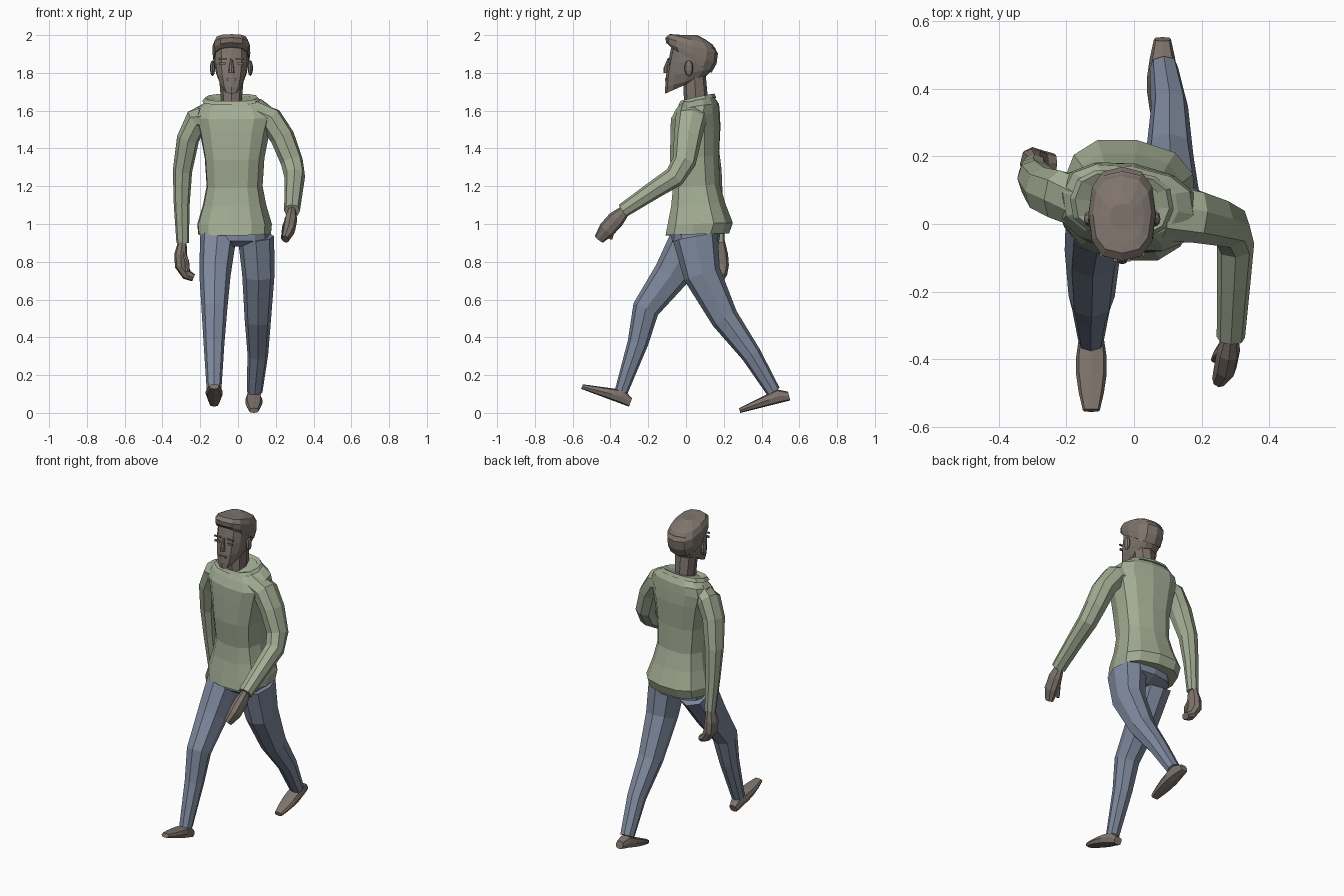
import bpy, bmesh, math
from mathutils import Vector, Matrix

if "Cube" in bpy.data.objects:
    bpy.data.objects.remove(bpy.data.objects["Cube"], do_unlink=True)


def material(name, rgb):
    mat = bpy.data.materials.new(name)
    mat.use_nodes = True
    mat.diffuse_color = (*rgb, 1)
    mat.node_tree.nodes["Principled BSDF"].inputs["Base Color"].default_value = (*rgb, 1)
    return mat


SWEATER = material("sage_green", (0.36, 0.41, 0.29))
JEANS = material("denim_blue", (0.21, 0.25, 0.34))
SKIN = material("warm_brown", (0.21, 0.175, 0.15))
RIGHTWARD, UPWARD = Vector((1, 0, 0)), Vector((0, 0, 1))
HEAD_X = -0.035


def finish(name, bm, mat):
    bmesh.ops.recalc_face_normals(bm, faces=bm.faces)
    mesh = bpy.data.meshes.new(name)
    bm.to_mesh(mesh)
    bm.free()
    mesh.materials.append(mat)
    obj = bpy.data.objects.new(name, mesh)
    bpy.context.collection.objects.link(obj)


def ring(center, across, along, sides=8, power=0.85):
    """Rounded-box cross-section spanned by two half-axis vectors."""
    points = []
    for i in range(sides):
        angle = math.tau * i / sides
        c, s = math.cos(angle), math.sin(angle)
        points.append(center + across * math.copysign(abs(c) ** power, c)
                      + along * math.copysign(abs(s) ** power, s))
    return points


def loft(name, rings, mat):
    bm = bmesh.new()
    loops = [[bm.verts.new(point) for point in points] for points in rings]
    for lower, upper in zip(loops, loops[1:]):
        for i in range(len(lower)):
            bm.faces.new((lower[i - 1], lower[i], upper[i], upper[i - 1]))
    bm.faces.new(loops[0])
    bm.faces.new(loops[-1])
    finish(name, bm, mat)


def taper(start, end):
    """Radius rule: slims towards the end, deeper than wide at the start."""
    def radii(f):
        depth = end + (start - end) * (1 - f) ** 1.2
        return depth * (0.8 + 0.3 * f), depth
    return radii


def palm(f):
    """Radius rule for a hand: thin across, swelling in the middle."""
    swell = math.sin(math.pi * f)
    return 0.02 + 0.016 * swell, 0.028 + 0.02 * swell


def limb(name, joints, radii, mat):
    """Tube through the joints, with rings square to the path."""
    points = [Vector(joint) for joint in joints]
    steps = [(b - a).length for a, b in zip(points, points[1:])]
    rings = []
    for i, point in enumerate(points):
        ahead = points[min(i + 1, len(steps))] - points[max(i - 1, 0)]
        ahead.normalize()
        across = (RIGHTWARD - ahead * ahead.x).normalized()
        width, depth = radii(sum(steps[:i]) / sum(steps))
        rings.append(ring(point, across * width, ahead.cross(across) * depth))
    loft(name, rings, mat)


def stack(name, levels, mat, x, tilts, yaw=0):
    """Upright form from (z, y, half width, half depth) levels.
    The rings tip by an amount running from the first tilt to the last."""
    turn = Matrix.Rotation(yaw, 3, 'Z')
    rings = []
    for i, (z, y, width, depth) in enumerate(levels):
        f = i / (len(levels) - 1)
        rise = (tilts[0] * (1 - f) + tilts[1] * f) / 2
        rings.append(ring(Vector((x, y, z)), turn @ Vector((width, 0, 0)),
                          turn @ Vector((0, depth, rise)), sides=12, power=0.78))
    loft(name, rings, mat)


def shoe(name, heel, toe):
    """Wedge rising from a sole line that runs from heel to toe."""
    heel, toe = Vector(heel), Vector(toe)
    up = (toe - heel).normalized().cross(RIGHTWARD)
    rings = []
    for i in range(6):
        f = i / 5
        half_height = up * (0.043 - 0.03 * f) * min(1, 0.55 + 3 * f)
        half_width = 0.025 + 0.021 * math.sin(math.pi * f)
        rings.append(ring(heel.lerp(toe, f) + half_height,
                          RIGHTWARD * half_width, half_height, power=0.65))
    loft(name, rings, SKIN)


def feature(name, center, size, rounded=False):
    bm = bmesh.new()
    if rounded:
        bmesh.ops.create_uvsphere(bm, u_segments=8, v_segments=5, radius=0.5)
    else:
        bmesh.ops.create_cube(bm, size=1)
    bm.transform(Matrix.Translation(center) @ Matrix.Diagonal((*size, 1)))
    finish(name, bm, SKIN)


# Sweater body and collar, twisted with the stride
stack("sweater_body", [
    (.945, .06, .195, .17), (1, .075, .2, .175), (1.1, .065, .17, .145),
    (1.2, .055, .15, .125), (1.35, .045, .16, .13), (1.5, .05, .19, .13),
    (1.57, .05, .21, .125), (1.62, .06, .195, .11), (1.65, .06, .15, .09),
    (1.66, .065, .09, .065)], SWEATER, -.018, (.01, .04), yaw=-.16)
stack("collar", [
    (1.65, .06, .155, .1), (1.67, .06, .14, .09), (1.65, .06, .085, .06)],
    SWEATER, HEAD_X, (.04, .04), yaw=-.1)

# Sleeves
limb("left_sleeve", [
    (.08, .035, 1.58), (.175, .025, 1.55), (.235, .01, 1.46), (.285, -.01, 1.33),
    (.3, -.06, 1.25), (.295, -.17, 1.18), (.286, -.335, 1.07)],
    taper(.09, .038), SWEATER)
limb("right_sleeve", [
    (-.13, .06, 1.58), (-.22, .085, 1.55), (-.265, .1, 1.45), (-.294, .135, 1.28),
    (-.298, .155, 1.1), (-.293, .175, .9)], taper(.085, .03), SWEATER)

# Hands
limb("left_hand", [(.286, -.32, 1.075), (.28, -.37, 1.025), (.27, -.42, .97),
                   (.25, -.46, .92)], palm, SKIN)
limb("left_thumb", [(.268, -.35, 1.04), (.245, -.385, .985), (.238, -.4, .92)],
     taper(.016, .01), SKIN)
limb("right_hand", [(-.293, .175, .92), (-.303, .177, .84), (-.3, .18, .78),
                    (-.27, .18, .73), (-.235, .18, .715)], palm, SKIN)
limb("right_thumb", [(-.29, .155, .85), (-.27, .145, .8), (-.268, .143, .745)],
     taper(.016, .01), SKIN)

# Trousers
stack("trouser_seat", [(.88, .04, .09, .07), (.91, .05, .17, .125),
                       (1, .055, .165, .135)], JEANS, -.008, (0, 0))
limb("right_trouser_leg", [
    (-.105, .04, .93), (-.122, -.08, .73), (-.125, -.213, .55),
    (-.127, -.255, .37), (-.127, -.342, .115)], taper(.12, .035), JEANS)
limb("left_trouser_leg", [
    (.095, .05, .93), (.108, .085, .735), (.105, .205, .5),
    (.105, .345, .31), (.088, .463, .113)], taper(.12, .038), JEANS)

# Shoes
shoe("right_shoe", (-.126, -.302, .033), (-.126, -.555, .127))
shoe("left_shoe", (.084, .552, .066), (.084, .287, 0))

# Neck, head and hair
limb("neck", [(HEAD_X, .055, 1.62), (HEAD_X, .045, 1.78)], taper(.065, .06), SKIN)
stack("head", [
    (1.73, -.02, .045, .09), (1.755, 0, .065, .11), (1.8, .018, .082, .125),
    (1.86, .03, .092, .126), (1.93, .038, .092, .118), (1.97, .03, .075, .09)],
    SKIN, HEAD_X, (.08, -.015))
stack("hair", [
    (1.87, .025, .096, .11), (1.905, .028, .1, .134), (1.945, .03, .099, .139),
    (1.977, .028, .086, .114), (1.99, .024, .065, .08), (2, .02, .035, .04)],
    SKIN, HEAD_X, (-.14, 0))

# Face, mirrored about the middle of the head
for side, word in ((1, "left"), (-1, "right")):
    eye_x = HEAD_X + side * .045
    feature(word + "_ear", (HEAD_X + side * .1, .015, 1.825), (.028, .048, .084), rounded=True)
    feature(word + "_eye", (eye_x, -.093, 1.848), (.034, .009, .012))
    feature(word + "_brow", (eye_x, -.09, 1.875), (.045, .009, .008))
limb("nose", [(HEAD_X, -.09, 1.875), (HEAD_X, -.105, 1.825), (HEAD_X, -.104, 1.8)],
     taper(.008, .015), SKIN)
feature("mouth", (HEAD_X, -.107, 1.765), (.05, .009, .01))
